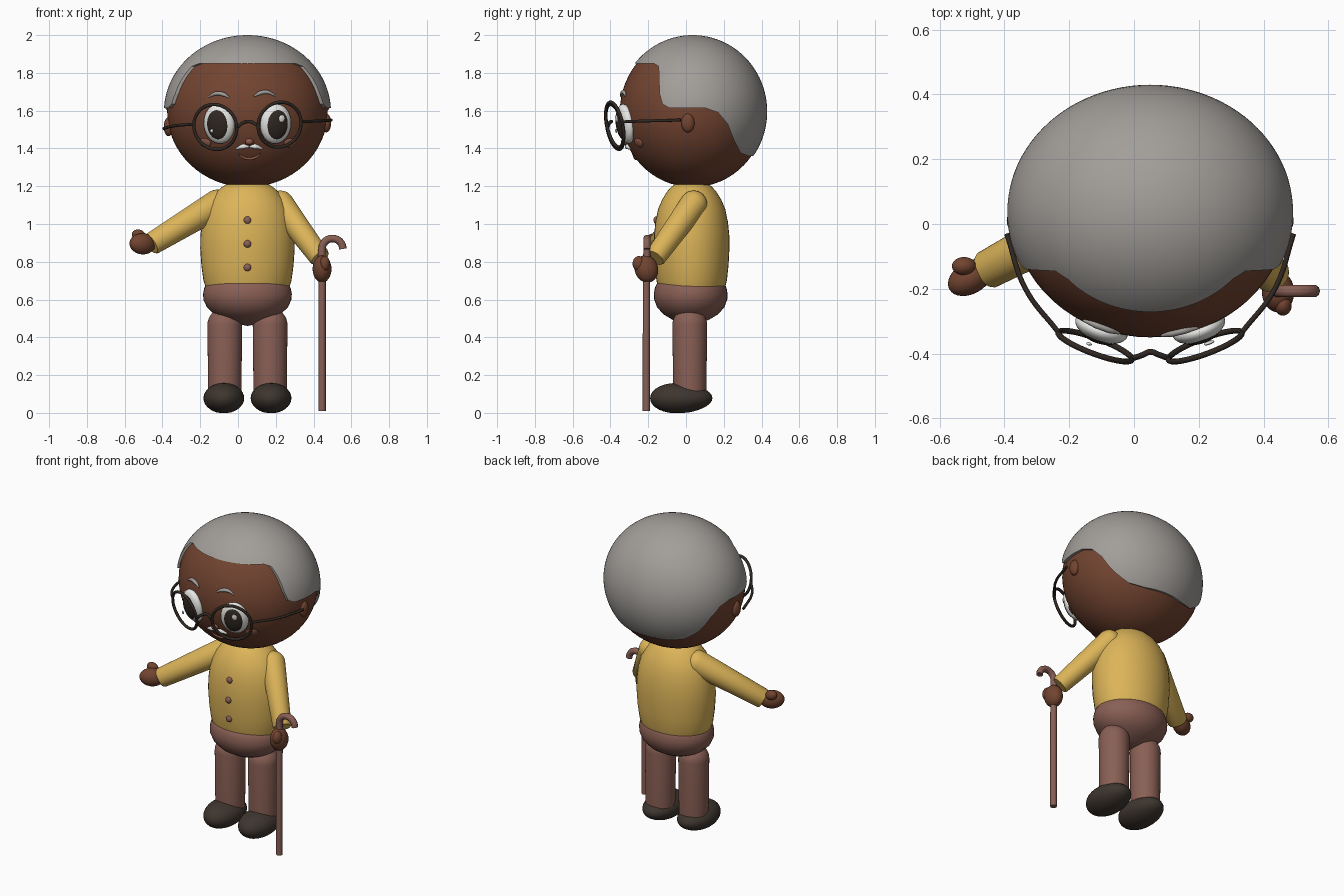
import bpy, bmesh, math
from mathutils import Vector, Matrix

if "Cube" in bpy.data.objects:
    bpy.data.objects.remove(bpy.data.objects["Cube"])

MID = 0.05                                  # body's centre plane in x
HEAD = Vector((MID, 0.035, 1.595))
HEAD_R = Vector((0.425, 0.385, 0.4))


def material(name, *rgb):
    m = bpy.data.materials.new(name)
    m.use_nodes = True
    m.diffuse_color = (*rgb, 1)
    bsdf = next(n for n in m.node_tree.nodes if n.type == 'BSDF_PRINCIPLED')
    bsdf.inputs["Base Color"].default_value = (*rgb, 1)
    return m


skin = material("brown skin", 0.17, 0.058, 0.03)
rosy = material("rosy skin", 0.27, 0.1, 0.065)
grey = material("grey hair", 0.36, 0.34, 0.32)
yellow = material("yellow knit", 0.72, 0.46, 0.1)
mauve = material("mauve brown", 0.25, 0.115, 0.09)
leather = material("dark leather", 0.048, 0.036, 0.028)
dark = material("dark frame", 0.03, 0.021, 0.016)
white = material("off white", 0.8, 0.8, 0.78)


def finish(name, bm, mat, matrix=Matrix()):
    bmesh.ops.recalc_face_normals(bm, faces=bm.faces)
    mesh = bpy.data.meshes.new(name)
    bm.to_mesh(mesh)
    bm.free()
    mesh.materials.append(mat)
    ob = bpy.data.objects.new(name, mesh)
    ob.matrix_world = matrix
    bpy.context.collection.objects.link(ob)
    return ob


def ellipsoid(name, loc, radii, mat, facing=None, roll=0, segs=32):
    """Ellipsoid whose local Y points along facing, turned by roll about it."""
    bm = bmesh.new()
    bmesh.ops.create_uvsphere(bm, u_segments=segs, v_segments=segs // 2, radius=1)
    bmesh.ops.scale(bm, vec=radii, verts=bm.verts)
    rot = Matrix.Rotation(roll, 4, 'Y')
    if facing:
        rot = Vector(facing).to_track_quat('Y', 'Z').to_matrix().to_4x4() @ rot
    return finish(name, bm, mat, Matrix.Translation(loc) @ rot)


def lathe(name, profile, mat, loc=(0, 0, 0), depth=1.0, axis=(0, 0, 1), segs=40):
    """Spin (radius, height) points about an axis; depth squashes local y."""
    bm = bmesh.new()
    pts = [bm.verts.new((r, 0, z)) for r, z in profile]
    edges = [bm.edges.new(p) for p in zip(pts, pts[1:])]
    bmesh.ops.spin(bm, geom=pts + edges, axis=(0, 0, 1), cent=(0, 0, 0),
                   angle=math.tau, steps=segs, use_duplicate=False)
    bmesh.ops.remove_doubles(bm, verts=bm.verts, dist=0.0005)
    bmesh.ops.scale(bm, vec=(1, depth, 1), verts=bm.verts)
    rot = Vector(axis).to_track_quat('Z', 'Y').to_matrix().to_4x4()
    return finish(name, bm, mat, Matrix.Translation(loc) @ rot)


def limb(name, a, b, ra, rb, mat):
    """Tapered limb with a round start at a and a softened flat end at b."""
    a, b = Vector(a), Vector(b)
    n = (b - a).length
    dome = [(ra * math.sin(t * math.pi / 16), -ra * math.cos(t * math.pi / 16)) for t in range(9)]
    return lathe(name, dome + [(rb, n - 0.01), (rb * 0.9, n), (0, n)], mat, a, axis=b - a)


def tube(name, points, radius, mat, taper=False):
    cu = bpy.data.curves.new(name, 'CURVE')
    cu.dimensions = '3D'
    cu.bevel_depth, cu.bevel_resolution, cu.use_fill_caps = radius, 3, True
    sp = cu.splines.new('BEZIER')
    sp.bezier_points.add(len(points) - 1)
    for i, (bp, p) in enumerate(zip(sp.bezier_points, points)):
        bp.co = p
        bp.handle_left_type = bp.handle_right_type = 'AUTO'
        if taper and i in (0, len(points) - 1):
            bp.radius = 0.35
    cu.materials.append(mat)
    ob = bpy.data.objects.new(name, cu)
    bpy.context.collection.objects.link(ob)
    bpy.ops.object.select_all(action='DESELECT')
    ob.select_set(True)
    bpy.context.view_layer.objects.active = ob
    bpy.ops.object.convert(target='MESH')
    return ob


def on_face(x, z, out=0.0):
    """Point on the front of the head and the outward normal there."""
    dx, dz = (x - HEAD.x) / HEAD_R.x, (z - HEAD.z) / HEAD_R.z
    dy = -math.sqrt(1 - dx * dx - dz * dz)
    p = HEAD + Vector((dx, dy, dz)) * HEAD_R
    n = Vector((dx / HEAD_R.x, dy / HEAD_R.y, dz / HEAD_R.z)).normalized()
    return p + n * out, n


# Head and hair cap, the cap trimmed by a side outline
ellipsoid("head", HEAD, HEAD_R, skin, segs=64)
hair = ellipsoid("hair", HEAD, (0.442, 0.395, 0.405), grey, segs=96)
outline = [(-0.6, 1.85), (-0.17, 1.85), (-0.145, 1.835), (-0.14, 1.69), (-0.125, 1.635),
           (-0.09, 1.615), (0.1, 1.615), (0.17, 1.59), (0.22, 1.53), (0.255, 1.44),
           (0.29, 1.375), (0.33, 1.36), (0.7, 1.38), (0.7, 2.3), (-0.6, 2.3)]
bm = bmesh.new()
face = bm.faces.new([bm.verts.new((-1, y, z)) for y, z in outline])
side = bmesh.ops.extrude_face_region(bm, geom=[face])
bmesh.ops.translate(bm, vec=(2, 0, 0), verts=[v for v in side["geom"] if isinstance(v, bmesh.types.BMVert)])
cutter = finish("hair_cutter", bm, grey)
cutter.hide_render = True
trim = hair.modifiers.new("trim", 'BOOLEAN')
trim.operation, trim.solver, trim.object = 'INTERSECT', 'EXACT', cutter
bpy.context.view_layer.objects.active = hair
bpy.ops.object.modifier_apply(modifier=trim.name)
bpy.data.objects.remove(cutter)

# Paired face parts
for s, label in ((-1, "right"), (1, "left")):
    ellipsoid(label + "_ear", (MID + s * 0.418, 0.01, 1.525 + s * 0.01), (0.025, 0.035, 0.05), skin)
    ex, ez = MID + s * 0.15, 1.53
    p, n = on_face(ex, ez)
    ellipsoid(label + "_eye", p, (0.085, 0.042, 0.106), white, n)
    ellipsoid(label + "_pupil", p + n * 0.023, (0.06, 0.025, 0.08), dark, n)
    for k, (dx, dz, r) in enumerate(((0.018, 0.035, 0.017), (-0.025, -0.03, 0.009))):
        ellipsoid(f"{label}_eye_glint_{k}", p + n * 0.043 + Vector((dx, -s * dx * 0.4, dz)),
                  (r, 0.005, r * 1.2), white, n, segs=16)
    ellipsoid(label + "_cheek", on_face(MID + s * 0.225, 1.43)[0], (0.036, 0.009, 0.026),
              rosy, on_face(MID + s * 0.225, 1.43)[1])
    brow = [(0.035, 1.675), (0.065, 1.692), (0.105, 1.697), (0.145, 1.678)]
    if s < 0:
        brow = [(x + 0.06, z - 0.007) for x, z in brow]
    tube(label + "_brow", [on_face(MID + s * x, z, 0.004)[0] for x, z in brow], 0.011, grey, True)
    tube(label + "_moustache", [on_face(MID + 0.01 + s * x, z, 0.004)[0] for x, z in
                                ((0.002, 1.41), (0.03, 1.412), (0.068, 1.4))], 0.014, white, True)

    # Spectacle rim and temple
    rim = Vector((MID + s * 0.17, -0.377, 1.52 + s * 0.006))
    turn = Vector((s * 0.35, -0.94, -0.2)).to_track_quat('Z', 'Y').to_matrix()
    ring = [rim + turn @ Vector((math.cos(a), math.sin(a), 0)) * 0.121
            for a in (i * math.tau / 24 for i in range(25))]
    tube(label + "_rim", ring, 0.009, dark)
    hinge = rim + Vector((s * 0.113, 0.042, 0.015))
    tube(label + "_temple", [hinge, (MID + s * 0.385, -0.2, 1.533 + s * 0.013),
                             (MID + s * 0.443, -0.03, 1.528 + s * 0.022)], 0.008, dark)

tube("spectacle_bridge", [(-0.005, -0.415, 1.51), (0.025, -0.405, 1.535), (0.05, -0.395, 1.542),
                          (0.08, -0.405, 1.537), (0.108, -0.415, 1.515)], 0.009, dark)
ellipsoid("nose", on_face(0.06, 1.437, 0.005)[0], (0.022, 0.022, 0.018), rosy)
tube("mouth", [on_face(x, z, 0.001)[0] for x, z in
               ((0, 1.375), (0.03, 1.352), (0.06, 1.346), (0.09, 1.352), (0.12, 1.375))], 0.007, rosy, True)

# Torso, buttons and hips
lathe("jumper", [(0, 0.66), (0.22, 0.66), (0.233, 0.7), (0.244, 0.78), (0.25, 0.87), (0.249, 0.94),
                 (0.24, 1.01), (0.222, 1.08), (0.195, 1.13), (0.16, 1.175), (0.13, 1.2),
                 (0.1, 1.215), (0, 1.22)], yellow, (MID, 0.03, 0), 0.8)
for i, (y, z) in enumerate(((-0.158, 1.02), (-0.17, 0.895), (-0.164, 0.77))):
    ellipsoid(f"button_{i}", (MID, y, z), (0.02, 0.014, 0.02), mauve, segs=20)
lathe("hips", [(0, 0.46), (0.06, 0.473), (0.12, 0.495), (0.175, 0.522), (0.215, 0.56), (0.233, 0.6),
               (0.235, 0.63), (0.229, 0.66), (0.216, 0.685), (0.2, 0.693), (0, 0.693)],
      mauve, (MID, 0.025, 0), 0.83)

# Legs and shoes
for s, label in ((-1, "right"), (1, "left")):
    x = MID + s * 0.12
    limb(label + "_trouser_leg", (x, 0.02, 0.465), (x, 0.02, 0.1), 0.092, 0.088, mauve)
    shoe = ellipsoid(label + "_shoe", (MID + s * 0.125, -0.025, 0.078), (0.108, 0.165, 0.08), leather)
    for v in shoe.data.vertices:
        v.co.z *= 1 - 0.12 * v.co.y / 0.165
        v.co.z = max(v.co.z, -0.078)

# Arms and hands
limb("right_sleeve", (-0.11, 0.04, 1.105), (-0.46, -0.145, 0.893), 0.077, 0.06, yellow)
limb("left_sleeve", (0.225, 0.04, 1.105), (0.435, -0.165, 0.82), 0.072, 0.056, yellow)
ellipsoid("right_hand", (-0.505, -0.165, 0.895), (0.05, 0.075, 0.056), skin, (-0.85, -0.5, 0.05))
ellipsoid("right_thumb", (-0.525, -0.13, 0.94), (0.028, 0.038, 0.03), skin, (-0.9, 0, 0.3))
ellipsoid("left_hand", (0.445, -0.21, 0.762), (0.05, 0.062, 0.073), skin, (0, -1, -0.3))
ellipsoid("left_thumb", (0.46, -0.25, 0.79), (0.027, 0.033, 0.04), skin)

# Walking stick with a hooked handle
hook = [(0.5 - 0.055 * math.cos(a), -0.207, 0.868 + 0.055 * math.sin(a))
        for a in (i * math.pi / 8 for i in range(9))]
tube("walking_stick", [(0.445, -0.21, 0.01), (0.445, -0.21, 0.4), (0.445, -0.208, 0.8)] + hook, 0.02, mauve)

# Smooth shading, keeping real corners crisp
bpy.ops.object.select_all(action='DESELECT')
for ob in bpy.context.collection.objects:
    if ob.type == 'MESH':
        ob.select_set(True)
        bpy.context.view_layer.objects.active = ob
bpy.ops.object.shade_smooth_by_angle(angle=math.radians(40))
